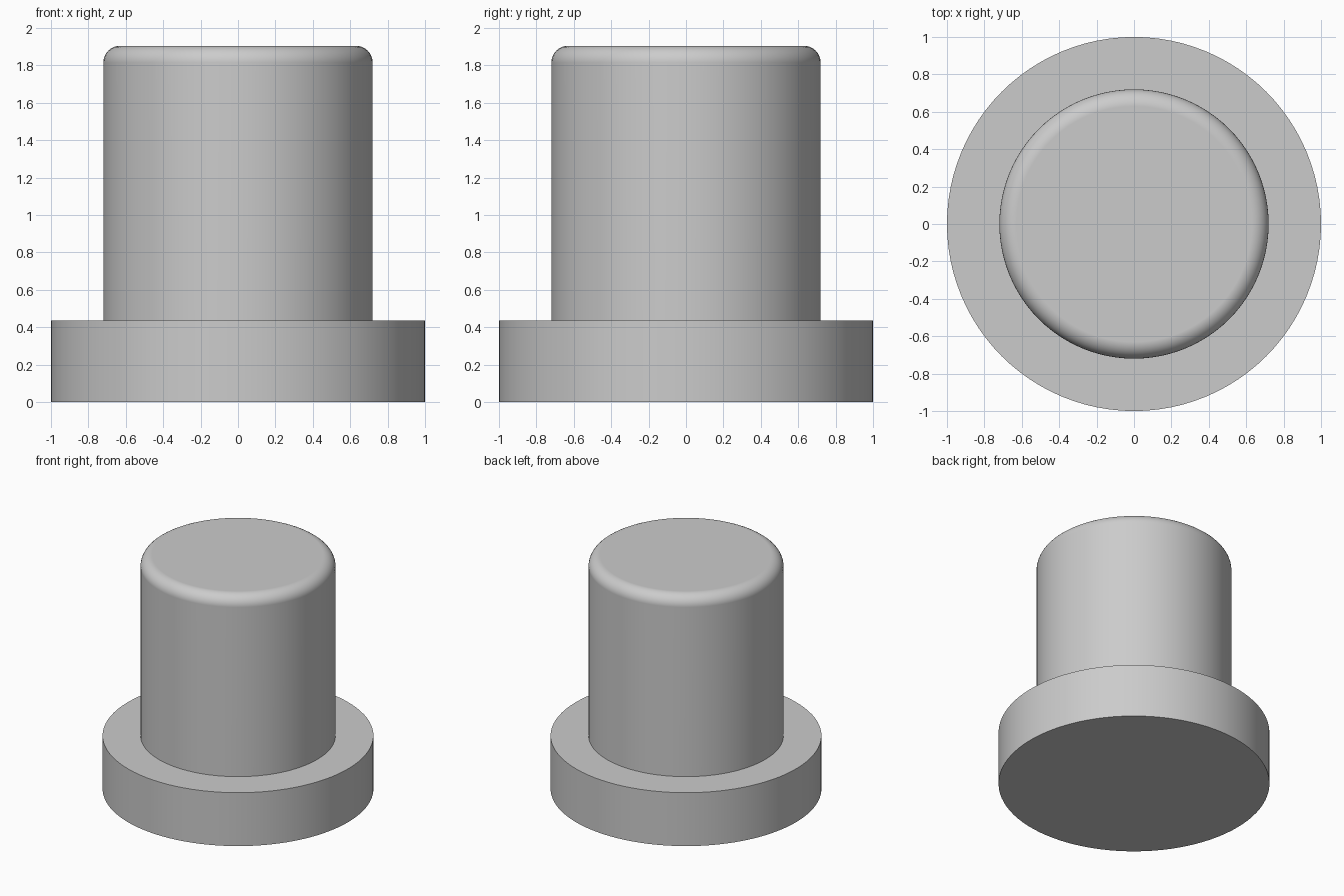
import bpy
import bmesh
from math import sin, cos, pi, radians

cube = bpy.data.objects.get("Cube")
if cube:
    bpy.data.objects.remove(cube, do_unlink=True)

SIDES = 96
FLANGE_R, FLANGE_TOP = 1.0, 0.435
POST_R, POST_TOP = 0.72, 1.905
FILLET, FILLET_STEPS = 0.09, 8

grey = bpy.data.materials.new("plain grey")
grey.use_nodes = True
colour = (0.6, 0.6, 0.6, 1)
grey.diffuse_color = colour
grey.node_tree.nodes["Principled BSDF"].inputs["Base Color"].default_value = colour

# Half section: flange, shoulder, post wall and rounded top edge
profile = [(FLANGE_R, 0), (FLANGE_R, FLANGE_TOP), (POST_R, FLANGE_TOP)]
for i in range(FILLET_STEPS + 1):
    a = pi / 2 * i / FILLET_STEPS
    profile.append((POST_R - FILLET + FILLET * cos(a),
                    POST_TOP - FILLET + FILLET * sin(a)))

# Turn the section into rings, bridge them and cap both ends
bm = bmesh.new()
rings = [[bm.verts.new((r * cos(2 * pi * k / SIDES), r * sin(2 * pi * k / SIDES), z))
          for k in range(SIDES)] for r, z in profile]
for low, high in zip(rings, rings[1:]):
    for k in range(SIDES):
        n = (k + 1) % SIDES
        bm.faces.new((low[k], low[n], high[n], high[k]))
bm.faces.new(rings[0][::-1])
bm.faces.new(rings[-1])
bmesh.ops.recalc_face_normals(bm, faces=bm.faces[:])

mesh = bpy.data.meshes.new("flanged_plug")
bm.to_mesh(mesh)
bm.free()
mesh.materials.append(grey)
plug = bpy.data.objects.new("flanged_plug", mesh)
bpy.context.collection.objects.link(plug)

# Smooth walls, crisp flange edges, flat top
bpy.ops.object.select_all(action="DESELECT")
plug.select_set(True)
bpy.context.view_layer.objects.active = plug
bpy.ops.object.shade_smooth_by_angle(angle=radians(30))
weighted = plug.modifiers.new("flat_caps", "WEIGHTED_NORMAL")
weighted.keep_sharp = True
